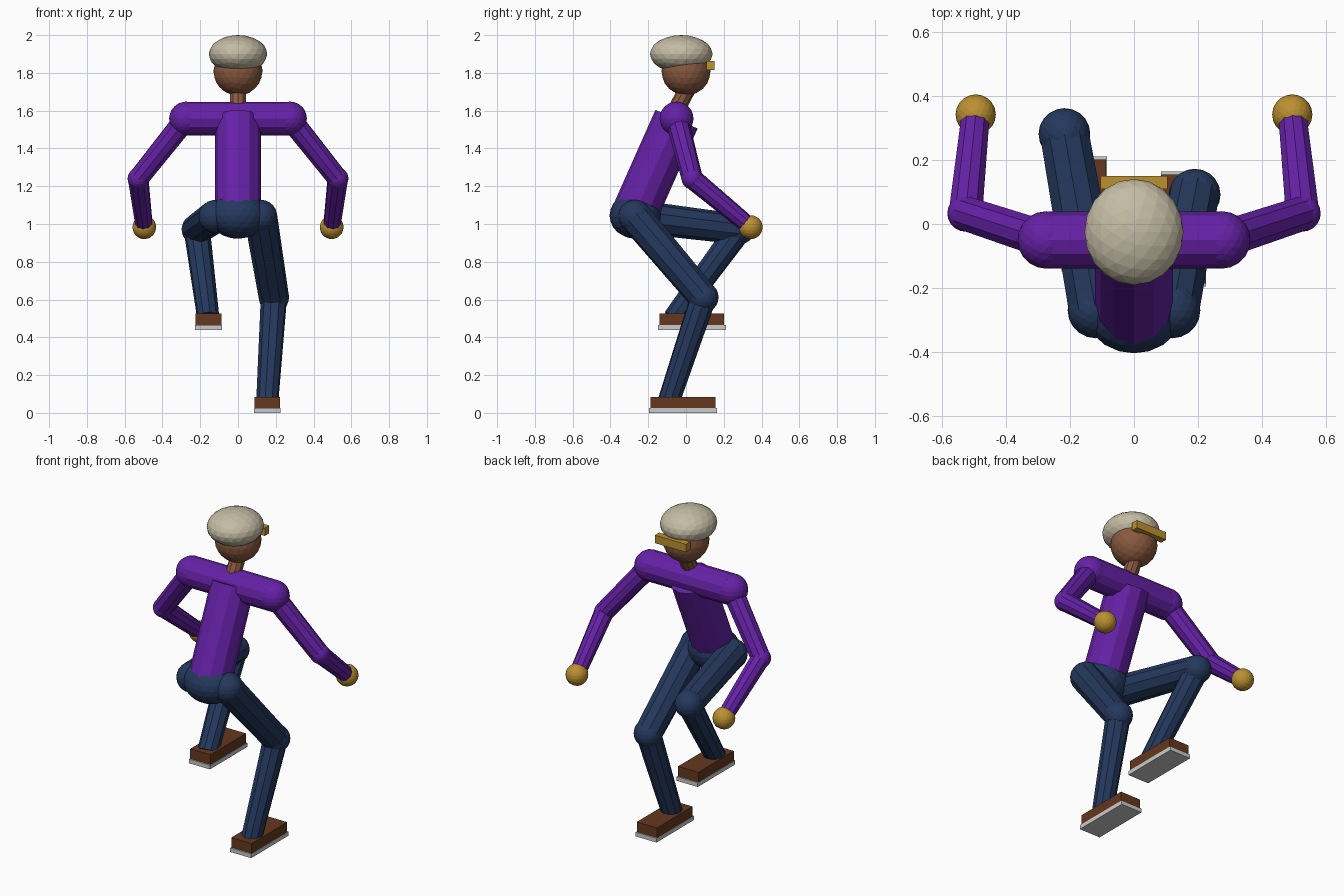
import bpy
from mathutils import Vector

if "Cube" in bpy.data.objects:
    bpy.data.objects.remove(bpy.data.objects["Cube"])


def material(name, rgb):
    m = bpy.data.materials.new(name)
    m.diffuse_color = (*rgb, 1)
    m.use_nodes = True
    m.node_tree.nodes["Principled BSDF"].inputs["Base Color"].default_value = m.diffuse_color
    return m


PURPLE = material("purple_cloth", (0.13, 0.015, 0.38))
NAVY = material("navy_cloth", (0.018, 0.04, 0.11))
SKIN = material("skin", (0.25, 0.10, 0.05))
LEATHER = material("brown_leather", (0.13, 0.04, 0.014))
CREAM = material("cream", (0.55, 0.50, 0.37))
GOLD = material("gold", (0.50, 0.28, 0.03))


def finish(name, mat):
    ob = bpy.context.object
    ob.name = name
    if mat:
        ob.data.materials.append(mat)
    return ob


def ball(name, loc, radii, mat, sub=3):
    bpy.ops.mesh.primitive_ico_sphere_add(subdivisions=sub, radius=1, location=loc)
    bpy.context.object.scale = radii if isinstance(radii, tuple) else (radii,) * 3
    return finish(name, mat)


def tube(name, a, b, r1, r2, mat, sides=10):
    a, b = Vector(a), Vector(b)
    d = b - a
    bpy.ops.mesh.primitive_cone_add(vertices=sides, radius1=r1, radius2=r2,
                                    depth=d.length, location=(a + b) / 2)
    bpy.context.object.rotation_euler = d.to_track_quat('Z', 'Y').to_euler()
    return finish(name, mat)


def box(name, loc, size, mat):
    bpy.ops.mesh.primitive_cube_add(size=1, location=loc)
    bpy.context.object.scale = size
    return finish(name, mat)


# Head, cap, goggles and neck
ball("head", (0, 0, 1.81), 0.13, SKIN)
ball("cap", (0, -0.025, 1.90), (0.155, 0.166, 0.10), CREAM)
box("goggles", (0, 0.13, 1.84), (0.21, 0.042, 0.048), GOLD)
tube("neck", (0, -0.07, 1.57), (0, 0.02, 1.74), 0.045, 0.045, SKIN)

# Leaning torso, shoulder bar and pelvis
tube("torso", (0, -0.27, 1.06), (0, -0.05, 1.555), 0.122, 0.122, PURPLE, 12)
tube("shoulder_bar", (-0.275, -0.05, 1.558), (0.275, -0.05, 1.558), 0.089, 0.089, PURPLE, 12)
ball("pelvis", (0, -0.268, 1.045), (0.155, 0.137, 0.123), NAVY)

# Mirrored arms
for side, s in (("left", -1), ("right", 1)):
    shoulder = (s * 0.275, -0.05, 1.558)
    elbow = (s * 0.528, 0.033, 1.24)
    hand = (s * 0.496, 0.343, 0.983)
    ball(side + "_shoulder", shoulder, 0.09, PURPLE)
    tube(side + "_upper_arm", shoulder, elbow, 0.061, 0.056, PURPLE)
    ball(side + "_elbow", elbow, 0.057, PURPLE)
    tube(side + "_forearm", elbow, hand, 0.055, 0.046, PURPLE)
    ball(side + "_hand", hand, 0.063, GOLD)

# Legs: raised on one side, standing on the other
legs = (("raised", -0.12, (-0.218, 0.282, 0.972), (-0.157, -0.065, 0.50), (-0.156, 0.031, 0.44)),
        ("standing", 0.12, (0.190, 0.092, 0.612), (0.155, -0.092, 0.06), (0.155, -0.016, 0.0)))
for side, hx, knee, ankle, foot in legs:
    hip = (hx, -0.27, 1.04)
    ball(side + "_hip", hip, 0.088, NAVY)
    tube(side + "_thigh", hip, knee, 0.088, 0.08, NAVY)
    ball(side + "_knee", knee, 0.081, NAVY)
    tube(side + "_shin", knee, ankle, 0.07, 0.059, NAVY)
    f = Vector(foot)
    box(side + "_sole", f + Vector((0, 0, 0.0125)), (0.142, 0.36, 0.025), None)
    box(side + "_shoe", f + Vector((0, 0, 0.055)), (0.137, 0.342, 0.06), LEATHER)
